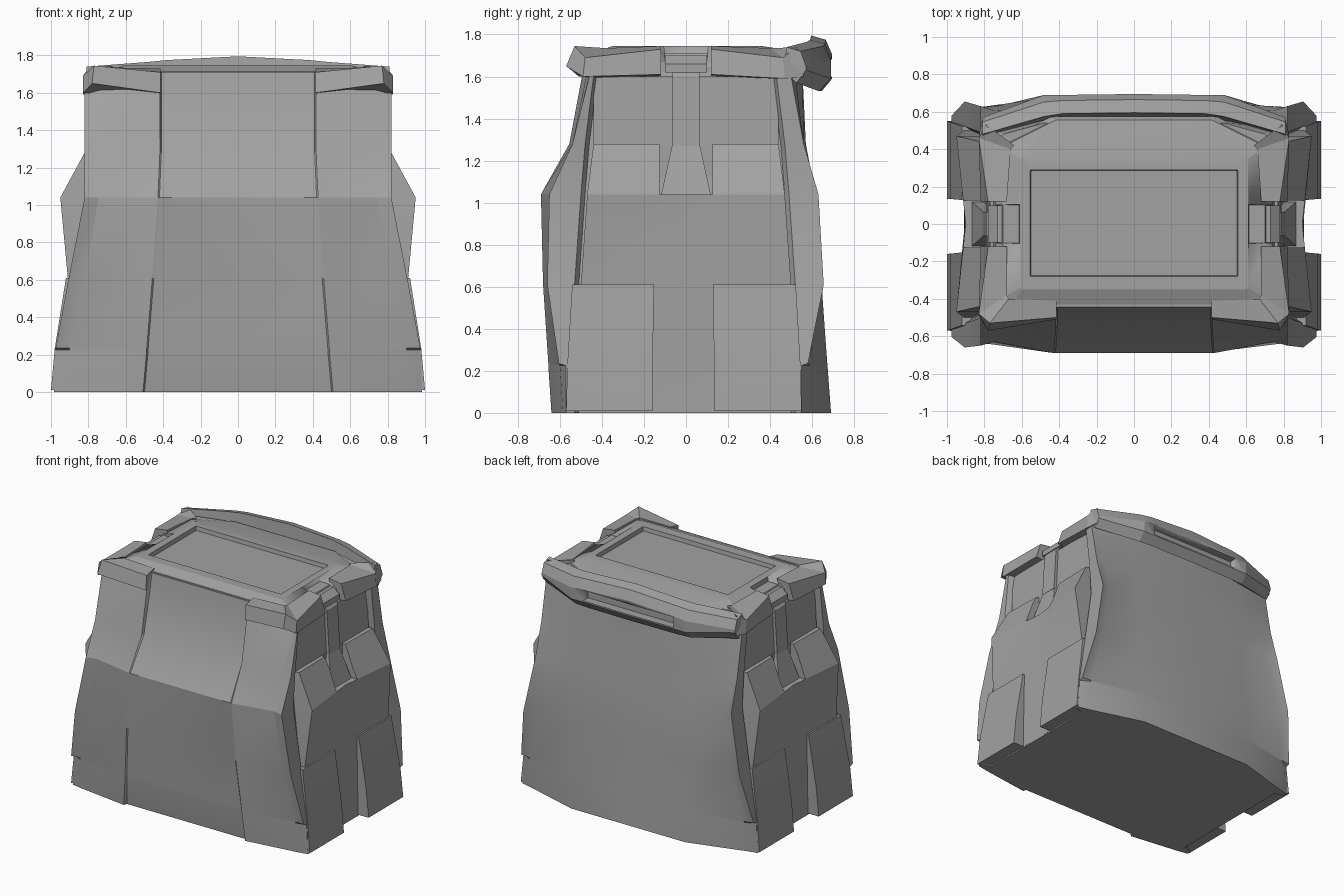
import bpy, bmesh

if "Cube" in bpy.data.objects:
    bpy.data.objects.remove(bpy.data.objects["Cube"], do_unlink=True)

GREY = (0.36, 0.36, 0.36, 1)
mat = bpy.data.materials.new("plain grey")
mat.use_nodes = True
mat.diffuse_color = GREY
mat.node_tree.nodes["Principled BSDF"].inputs["Base Color"].default_value = GREY


def loft(name, rings, angle=0.45):
    """Skin equal-length rings of points and cap both ends."""
    bm = bmesh.new()
    loops = [[bm.verts.new(p) for p in ring] for ring in rings]
    n = len(loops[0])
    for a, b in zip(loops, loops[1:]):
        for i in range(n):
            j = (i + 1) % n
            bm.faces.new((a[i], a[j], b[j], b[i]))
    bm.faces.new(loops[0])
    bm.faces.new(loops[-1])
    bmesh.ops.recalc_face_normals(bm, faces=bm.faces)
    mesh = bpy.data.meshes.new(name)
    bm.to_mesh(mesh)
    bm.free()
    mesh.materials.append(mat)
    obj = bpy.data.objects.new(name, mesh)
    bpy.context.collection.objects.link(obj)
    bpy.ops.object.select_all(action="DESELECT")
    obj.select_set(True)
    bpy.context.view_layer.objects.active = obj
    bpy.ops.object.shade_smooth_by_angle(angle=angle)
    return obj


def flip(points, s):
    return [(s * x, y, z) for x, y, z in points]


def slab(x0, x1, y0, y1, z):
    return [(x0, y0, z), (x1, y0, z), (x1, y1, z), (x0, y1, z)]


def cut(obj, rings):
    """Subtract a lofted block and remove the cutter."""
    cutter = loft("cutter", rings)
    cutter.hide_render = True
    mod = obj.modifiers.new("notch", "BOOLEAN")
    mod.operation, mod.solver, mod.object = "DIFFERENCE", "EXACT", cutter
    bpy.context.view_layer.objects.active = obj
    bpy.ops.object.modifier_apply(modifier=mod.name)
    bpy.data.objects.remove(cutter, do_unlink=True)


# Main shell with four protruding corner fins: one row per height
# z, panel half width, front centre y, front pillar y, crease x, front crease y, back crease y,
# fin x, front fin y, back fin y, fin root y, side x, back y
rows = [
    (0.00, .50, -.615, -.640, .91, -.585, .565, .985, -.570, .548, .53, .91, .690),
    (.225, .48, -.645, -.655, .90, -.600, .590, .975, -.572, .550, .54, .90, .673),
    (.235, .48, -.645, -.655, .90, -.600, .590, .975, -.605, .580, .54, .90, .672),
    (0.61, .45, -.675, -.680, .82, -.635, .625, .905, -.660, .655, .53, .87, .645),
    (1.04, .42, -.690, -.690, .745, -.63, .605, .820, -.650, .630, .50, .80, .615),
    (1.28, .41, -.540, -.555, .75, -.540, .560, .820, -.540, .560, .48, .77, .570),
    (1.60, .41, -.465, -.495, .77, -.475, .520, .820, -.460, .500, .44, .75, .555),
    (1.71, .41, -.445, -.450, .70, -.420, .480, .720, -.410, .460, .40, .70, .540),
]
rings = []
for z, pw, yr, yp, cx, cf, cb, fx, ff, fb, root, sx, yb in rows:
    half = [(0, yr), (pw, yr), (pw + .008, yp), (cx, cf), (fx, ff), (fx - .005, -root), (sx, .02 - root),
            (sx, root - .03), (fx - .005, root - .01), (fx, fb), (cx, cb), (.48, yb), (0, yb)]
    ring = half + [(-x, y) for x, y in half[-2:0:-1]]
    rings.append([(x, y, z) for x, y in ring])
loft("main_shell", rings, 0.4)


# Lid with a sunken top plate and side notches
def octagon(x, y0, y1, cf, cb, z):
    return [(cf - x, y0, z), (x - cf, y0, z), (x, y0 + cf * .7, z), (x, y1 - cb * .5, z),
            (x - cb, y1, z), (cb - x, y1, z), (-x, y1 - cb * .5, z), (-x, y0 + cf * .7, z)]


lid = loft("lid", [
    octagon(.74, -.44, .555, .06, .30, 1.60),
    octagon(.74, -.44, .575, .06, .30, 1.68),
    octagon(.70, -.43, .555, .05, .28, 1.715),
    octagon(.61, -.35, .36, .01, .02, 1.745),
    octagon(.555, -.28, .29, .004, .004, 1.745),
    octagon(.55, -.275, .285, .004, .004, 1.715),
], 0.2)
for s in (1, -1):
    cut(lid, [flip(slab(.62, .95, -.10, .10, 1.67), s), flip(slab(.60, .95, -.11, .11, 1.85), s)])

for side, s in (("left", 1), ("right", -1)):
    # Bulging side panel with a shallow centre valley and a notch
    panel = loft(side + "_side_panel", [
        flip([(.65, -w, z), (x, -w, z), (x - v, 0, z), (x, w, z), (.65, w, z)], s)
        for z, x, w, v in ((.01, .91, .5, 0), (.61, .91, .5, .005),
                           (1.04, .95, .47, .05), (1.28, .82, .44, .01))])
    cut(panel, [flip(slab(.79, 1.1, -.125, .125, z), s) for z in (1.04, 1.5)])
    loft(side + "_upper_panel", [flip(slab(.6, x, -.44, .44, z), s)
                                 for z, x in ((1.2, .79), (1.60, .77))])
    loft(side + "_strap_wedge", [flip(slab(.7, x, -w, w, z), s)
                                 for z, x, w in ((1.03, .87, .12), (1.30, .80, .06))])
    loft(side + "_strap", [flip(slab(.7, x, -.065, .065, z), s)
                           for z, x in ((1.27, .81), (1.60, .79), (1.64, .76))])
    loft(side + "_buckle", [flip(slab(.66, x, -.10, .10, z), s)
                            for z, x in ((1.62, .78), (1.66, .78), (1.70, .73))])

    # Lower side pads
    for end, y0, y1 in (("front", -.57, -.16), ("back", .135, .55)):
        loft(side + "_" + end + "_lower_pad", [flip(slab(.8, x, y0 * k, y1 * k, z), s)
             for z, x, k in ((.01, 1.0, 1), (.23, .98, .99), (.61, .92, .95))])

    # Front corner flap: inner bottom, outer bottom, outer top, inner top
    loft(side + "_front_flap", [flip(r, s) for r in (
        [(.415, -.40, 1.59), (.415, -.51, 1.60), (.415, -.50, 1.71), (.415, -.41, 1.73)],
        [(.70, -.40, 1.59), (.78, -.57, 1.65), (.77, -.53, 1.745), (.67, -.40, 1.735)],
        [(.70, -.38, 1.59), (.83, -.49, 1.60), (.83, -.48, 1.69), (.68, -.38, 1.735)],
        [(.70, -.12, 1.60), (.82, -.12, 1.61), (.78, -.12, 1.73), (.68, -.12, 1.745)])], 0.3)
    # Back corner flap
    loft(side + "_back_flap", [flip(r, s) for r in (
        [(.68, .12, 1.60), (.82, .12, 1.61), (.78, .12, 1.73), (.68, .12, 1.745)],
        [(.68, .40, 1.59), (.83, .47, 1.59), (.83, .46, 1.69), (.66, .40, 1.735)],
        [(.66, .42, 1.59), (.81, .56, 1.60), (.79, .53, 1.74), (.64, .42, 1.735)])], 0.3)


# Carrying handle across the back, with a grip slot
def handle_ring(x, y0, y1, lo, hi):
    m = (y0 + y1) / 2
    return [(x, y0 - .02, lo + .06), (x, m, lo), (x, y1, lo + .06),
            (x, y1, hi - .09), (x, m + .02, hi - .02), (x, y0, hi)]


stations = [(.81, .48, .57, 1.57, 1.74), (.48, .575, .69, 1.53, 1.765),
            (.38, .59, .69, 1.53, 1.775)]
path = stations + [(0, .595, .695, 1.53, 1.795)] + [(-t[0],) + t[1:] for t in stations[::-1]]
handle = loft("back_handle", [handle_ring(*t) for t in path], 0.3)
cut(handle, [slab(-.38, .38, .63, .8, z) for z in (1.6, 1.68)])
